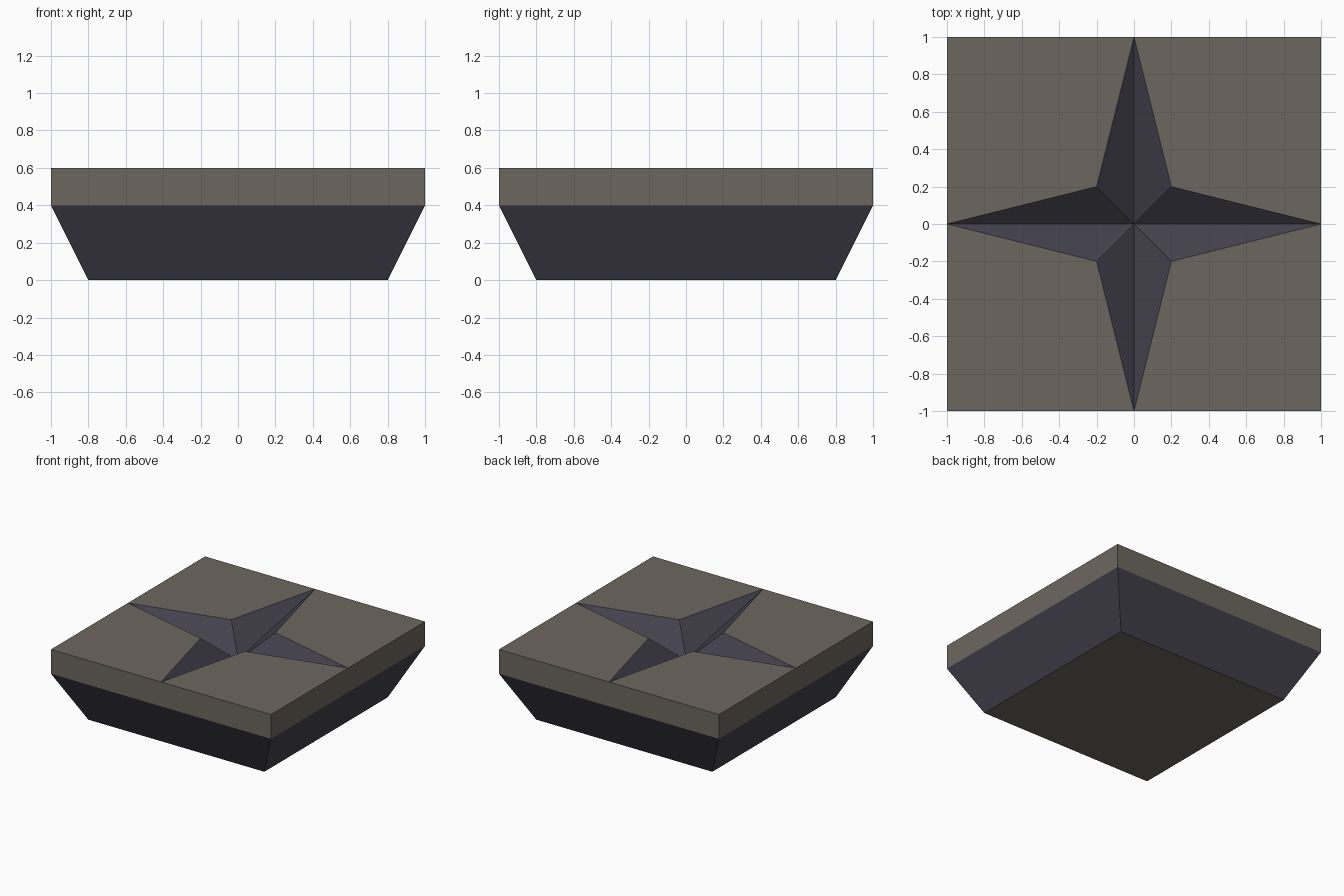
import bpy, bmesh
from mathutils import Matrix

if "Cube" in bpy.data.objects:
    bpy.data.objects.remove(bpy.data.objects["Cube"])


def make_material(name, rgb):
    mat = bpy.data.materials.new(name)
    mat.diffuse_color = (*rgb, 1.0)
    mat.use_nodes = True
    mat.node_tree.nodes["Principled BSDF"].inputs["Base Color"].default_value = mat.diffuse_color
    return mat


stone = make_material("warm_grey_stone", (0.152, 0.136, 0.113))
slate = make_material("dark_slate", (0.055, 0.052, 0.072))


def quarter_turned(name, faces):
    """Repeat one quarter of faces [(points, material_index)] around z and weld."""
    bm = bmesh.new()
    for k in range(4):
        turn = Matrix.Rotation(k * 1.5707963268, 3, 'Z')
        for points, index in faces:
            verts = [bm.verts.new(turn @ Matrix.Identity(3) @ v) for v in points]
            bm.faces.new(verts).material_index = index
    bmesh.ops.remove_doubles(bm, verts=bm.verts, dist=1e-4)
    return bm


def finish(name, bm):
    mesh = bpy.data.meshes.new(name)
    bm.to_mesh(mesh)
    bm.free()
    mesh.materials.append(stone)
    mesh.materials.append(slate)
    obj = bpy.data.objects.new(name, mesh)
    bpy.context.collection.objects.link(obj)
    return obj


from mathutils import Vector as V

FOOT, HALF = 0.8, 1.0            # half widths of the foot and the slab
BREAK, TOP = 0.4, 0.6            # heights of the slope's end and the top
INNER, PIT = 0.2, 0.4            # star's inner corner and its centre height

corner, tip_x, tip_y = V((HALF, HALF, TOP)), V((HALF, 0, TOP)), V((0, HALF, TOP))
inner, pit = V((INNER, INNER, TOP)), V((0, 0, PIT))

# Slab: flat top quarters, upright rim and sunken four-pointed star
slab = quarter_turned("slab", [
    ([tip_x, corner, tip_y, inner], 0),
    ([pit, tip_x, inner], 1),
    ([pit, inner, tip_y], 1),
    ([V((HALF, -HALF, BREAK)), V((HALF, HALF, BREAK)), corner, tip_x,
      V((HALF, -HALF, TOP))], 0),
])
finish("star_slab", slab)

# Base: sloping dark sides with a stone underside
base = quarter_turned("base", [
    ([V((FOOT, -FOOT, 0)), V((FOOT, FOOT, 0)),
      V((HALF, HALF, BREAK)), V((HALF, -HALF, BREAK))], 1),
    ([V((0, 0, 0)), V((FOOT, FOOT, 0)), V((FOOT, -FOOT, 0))], 0),
])
bmesh.ops.dissolve_limit(base, angle_limit=0.01, verts=base.verts, edges=base.edges)
finish("tapered_base", base)
